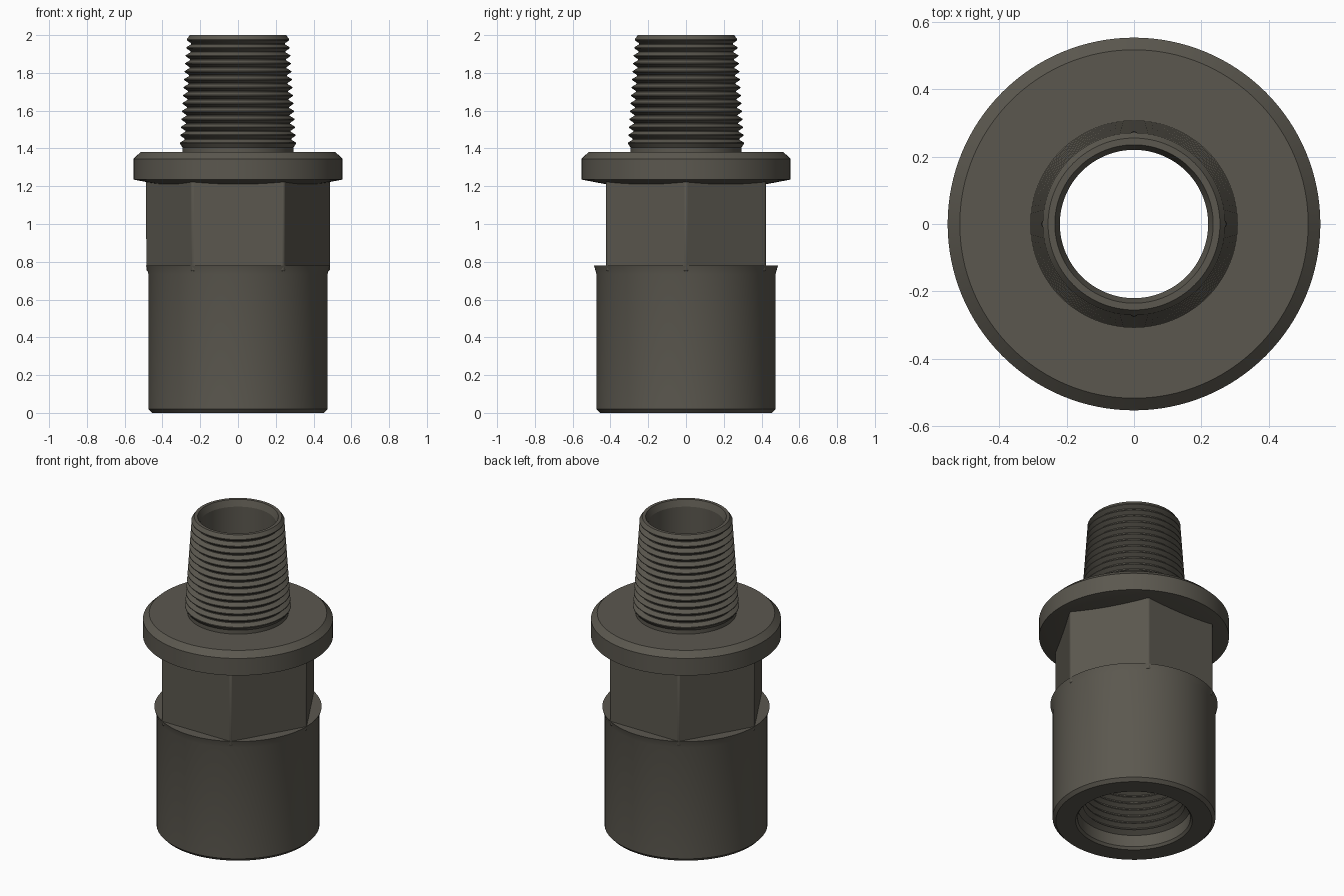
import bpy, bmesh, math

cube = bpy.data.objects.get("Cube")
if cube:
    bpy.data.objects.remove(cube, do_unlink=True)

# Dark warm grey metal
metal = bpy.data.materials.new("dark grey metal")
metal.use_nodes = True
colour = (0.105, 0.097, 0.078, 1)
metal.diffuse_color = colour
metal.node_tree.nodes["Principled BSDF"].inputs["Base Color"].default_value = colour


def revolve(name, profile, sides=128):
    """Spin a closed (radius, height) outline around the z axis."""
    bm = bmesh.new()
    rings = []
    for i in range(sides):
        a = math.tau * i / sides
        rings.append([bm.verts.new((r * math.cos(a), r * math.sin(a), z)) for r, z in profile])
    n = len(profile)
    for i in range(sides):
        a, b = rings[i], rings[(i + 1) % sides]
        for j in range(n):
            k = (j + 1) % n
            bm.faces.new((a[j], b[j], b[k], a[k]))
    bmesh.ops.recalc_face_normals(bm, faces=bm.faces)
    mesh = bpy.data.meshes.new(name)
    bm.to_mesh(mesh)
    bm.free()
    mesh.materials.append(metal)
    obj = bpy.data.objects.new(name, mesh)
    bpy.context.collection.objects.link(obj)
    bpy.ops.object.select_all(action="DESELECT")
    obj.select_set(True)
    bpy.context.view_layer.objects.active = obj
    bpy.ops.object.shade_smooth_by_angle(angle=math.radians(20))
    return obj


def thread(r0, z0, r1, z1, count, depth):
    """Tapered saw-tooth outline: crests from (r0, z0) to (r1, z1) with roots between."""
    points = []
    pitch = (z1 - z0) / (count - 1)
    for i in range(count):
        t = i / (count - 1)
        r, z = r0 + (r1 - r0) * t, z0 + pitch * i
        points += [(r, z - pitch * 0.06), (r, z + pitch * 0.06)]
        if i < count - 1:
            points += [(r - depth, z + pitch * 0.44), (r - depth, z + pitch * 0.56)]
    return points


BORE = 0.22

# Lower socket with a threaded recess, plus the bore wall running up inside the hexagon
socket_thread = thread(0.318, 0.13, 0.278, 0.68, 14, 0.026)
revolve("socket_body",
        [(0.34, 0), (0.455, 0), (0.474, 0.02), (0.474, 0.735), (0.487, 0.78),
         (0.32, 0.78), (0.32, 1.3), (BORE, 1.3), (BORE, 0.74), (0.255, 0.71)]
        + socket_thread[::-1]
        + [(0.296, 0.11), (0.328, 0.09), (0.328, 0.015)])

# Wrench hexagon with slightly eased corners
hexagon = revolve("hex_section", [(0.488, 0.75), (0.488, 1.3), (0.3, 1.3), (0.3, 0.75)], 6)
bevel = hexagon.modifiers.new("eased corners", "BEVEL")
bevel.width = 0.008
bevel.segments = 2
bevel.limit_method = "ANGLE"
bevel.angle_limit = math.radians(40)

# Round flange with chamfered rim and shallow conical underside
revolve("flange",
        [(BORE, 1.21), (0.42, 1.21), (0.553, 1.235), (0.553, 1.345), (0.517, 1.38), (BORE, 1.38)])

# Tapered male pipe thread
revolve("threaded_nipple",
        [(BORE, 1.3), (0.293, 1.3), (0.293, 1.405)]
        + thread(0.308, 1.428, 0.271, 1.975, 14, 0.026)
        + [(0.255, 2.0), (0.235, 2.0), (BORE, 1.96)])
